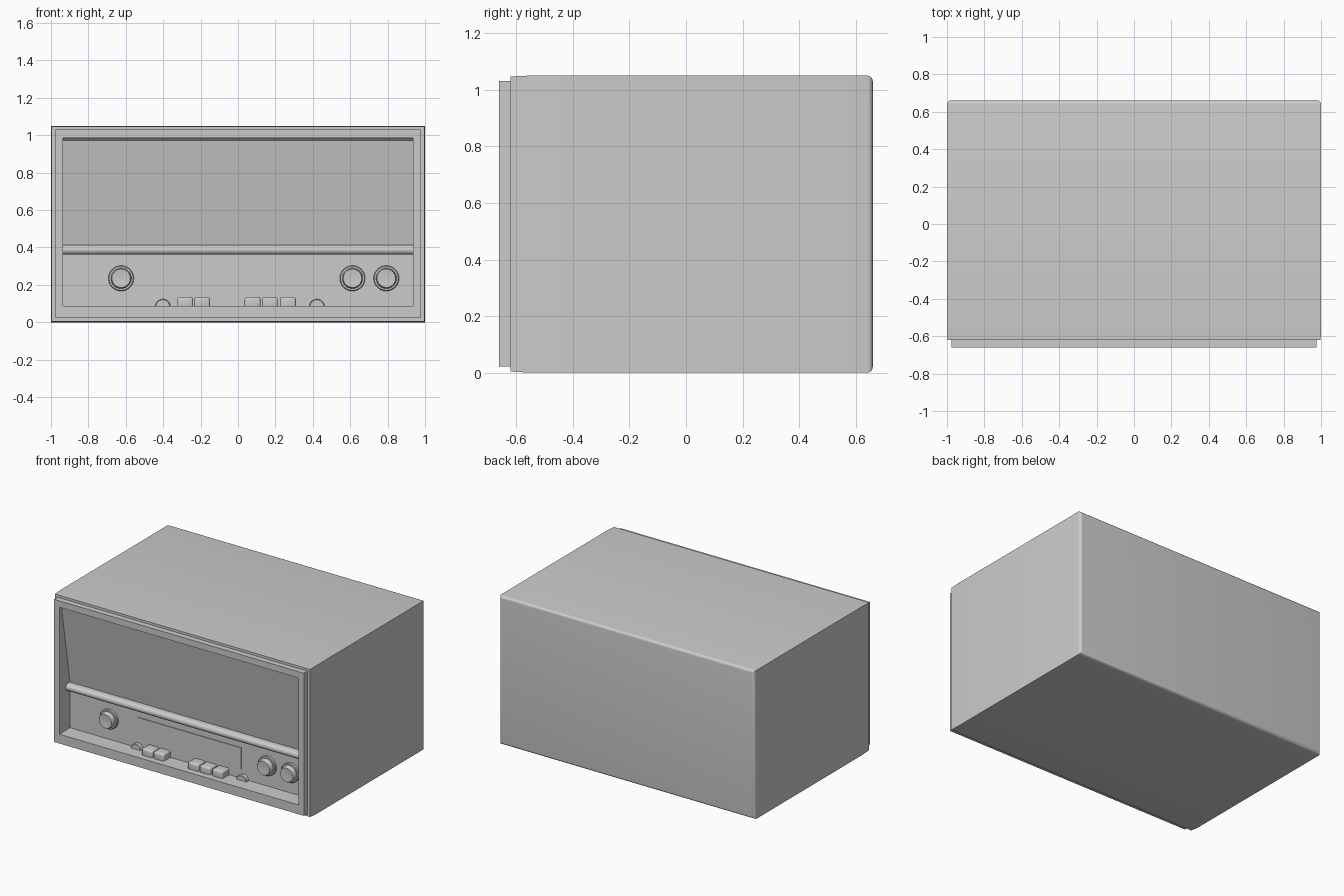
import bpy, bmesh, math
from mathutils import Matrix

if "Cube" in bpy.data.objects:
    bpy.data.objects.remove(bpy.data.objects["Cube"])


def finish(name, bm, angle=35):
    bmesh.ops.recalc_face_normals(bm, faces=bm.faces)
    mesh = bpy.data.meshes.new(name)
    bm.to_mesh(mesh)
    bm.free()
    ob = bpy.data.objects.new(name, mesh)
    bpy.context.collection.objects.link(ob)
    bpy.ops.object.select_all(action='DESELECT')
    ob.select_set(True)
    bpy.context.view_layer.objects.active = ob
    bpy.ops.object.shade_smooth_by_angle(angle=math.radians(angle))
    return ob


def bridge(bm, loops, closed):
    pairs = list(zip(loops, loops[1:])) + ([(loops[-1], loops[0])] if closed else [])
    for a, b in pairs:
        n = len(a)
        for i in range(n):
            bm.faces.new((a[i], a[(i + 1) % n], b[(i + 1) % n], b[i]))
    if not closed:
        bm.faces.new(loops[0])
        bm.faces.new(loops[-1])


def rect_loft(name, rects, closed=False):
    """Skin rectangles (half width, bottom, top, y) placed along y."""
    bm = bmesh.new()
    loops = [[bm.verts.new(p) for p in ((-w, y, b), (w, y, b), (w, y, t), (-w, y, t))]
             for w, b, t, y in rects]
    bridge(bm, loops, closed)
    return finish(name, bm)


def extrude_x(name, profile, half):
    """Extrude a (y, z) profile across the width."""
    bm = bmesh.new()
    bridge(bm, [[bm.verts.new((x, y, z)) for y, z in profile] for x in (-half, half)], False)
    return finish(name, bm)


def box(name, x0, x1, y0, y1, z0, z1, bevel=0):
    bm = bmesh.new()
    bmesh.ops.create_cube(bm, size=1, matrix=Matrix.Translation(
        ((x0 + x1) / 2, (y0 + y1) / 2, (z0 + z1) / 2)) @ Matrix.Diagonal((x1 - x0, y1 - y0, z1 - z0, 1)))
    if bevel:
        bmesh.ops.bevel(bm, geom=bm.edges[:], offset=bevel, segments=3, profile=0.5, affect='EDGES')
    return finish(name, bm)


def lathe_y(name, x, z, profile, n=40):
    """Turn a (radius, y) profile around an axis along y."""
    bm = bmesh.new()
    loops = [[bm.verts.new((x + r * math.cos(2 * math.pi * i / n), y, z + r * math.sin(2 * math.pi * i / n)))
              for i in range(n)] for r, y in profile]
    bridge(bm, loops, False)
    return finish(name, bm)


W, LOW, HIGH = 0.935, 0.088, 0.985   # front opening
PANEL = -0.54                        # depth of the control panel

# Cabinet: rounded back, recessed front
R = 0.02
shell = []
for i in range(6):
    a = math.pi / 2 * i / 5
    d = R * (1 - math.sin(a))
    shell.append((1 - d, d, 1.05 - d, 0.66 - R + R * math.cos(a)))
shell += [(1, 0, 1.05, -0.55), (0.998, 0.004, 1.047, -0.62), (W, LOW, HIGH, -0.62), (W, LOW, HIGH, -0.52)]
rect_loft("cabinet", shell)

# Front frame
rect_loft("front_frame", [(0.977, 0.022, 1.03, -0.615), (0.977, 0.022, 1.03, -0.66),
                          (W, LOW, HIGH, -0.66), (W, LOW, HIGH, -0.615)], closed=True)

# Slanted speaker panel and upright control panel
extrude_x("speaker_panel", [(-0.648, HIGH), (-0.635, 0.972), (PANEL, 0.40), (-0.52, 0.40), (-0.52, HIGH)], W)
extrude_x("control_panel", [(PANEL, 0.385), (PANEL, LOW), (-0.52, LOW), (-0.52, 0.385)], W)

# Rounded rail between the panels
rail = [(PANEL + 0.005, 0.362)]
rail += [(-0.565 - 0.025 * math.sin(math.pi * i / 10), 0.387 - 0.025 * math.cos(math.pi * i / 10))
         for i in range(11)]
rail += [(PANEL + 0.005, 0.412)]
extrude_x("divider_rail", rail, W)

# Tuning dial plate
box("dial_plate", -0.405, 0.405, PANEL - 0.006, PANEL + 0.005, 0.155, 0.305)

# Rotary knobs with a flange and shallow dished face
for i, x in enumerate((-0.625, 0.612, 0.793)):
    lathe_y(f"knob_{i + 1}", x, 0.235, [
        (0.068, PANEL + 0.005), (0.068, PANEL - 0.014), (0.064, PANEL - 0.018), (0.055, PANEL - 0.018),
        (0.052, PANEL - 0.046), (0.049, PANEL - 0.05), (0.045, PANEL - 0.05), (0.02, PANEL - 0.046)])

# Push buttons
for i, x in enumerate((-0.282, -0.192, 0.078, 0.17, 0.267)):
    box(f"push_button_{i + 1}", x - 0.042, x + 0.042, -0.615, PANEL + 0.01, LOW - 0.015, 0.135, 0.011)

# Half-sunk thumb wheels
for i, x in enumerate((-0.402, 0.422)):
    lathe_y(f"thumb_wheel_{i + 1}", x, 0.083,
            [(0.041, PANEL + 0.005), (0.041, PANEL - 0.024), (0.037, PANEL - 0.028)])
